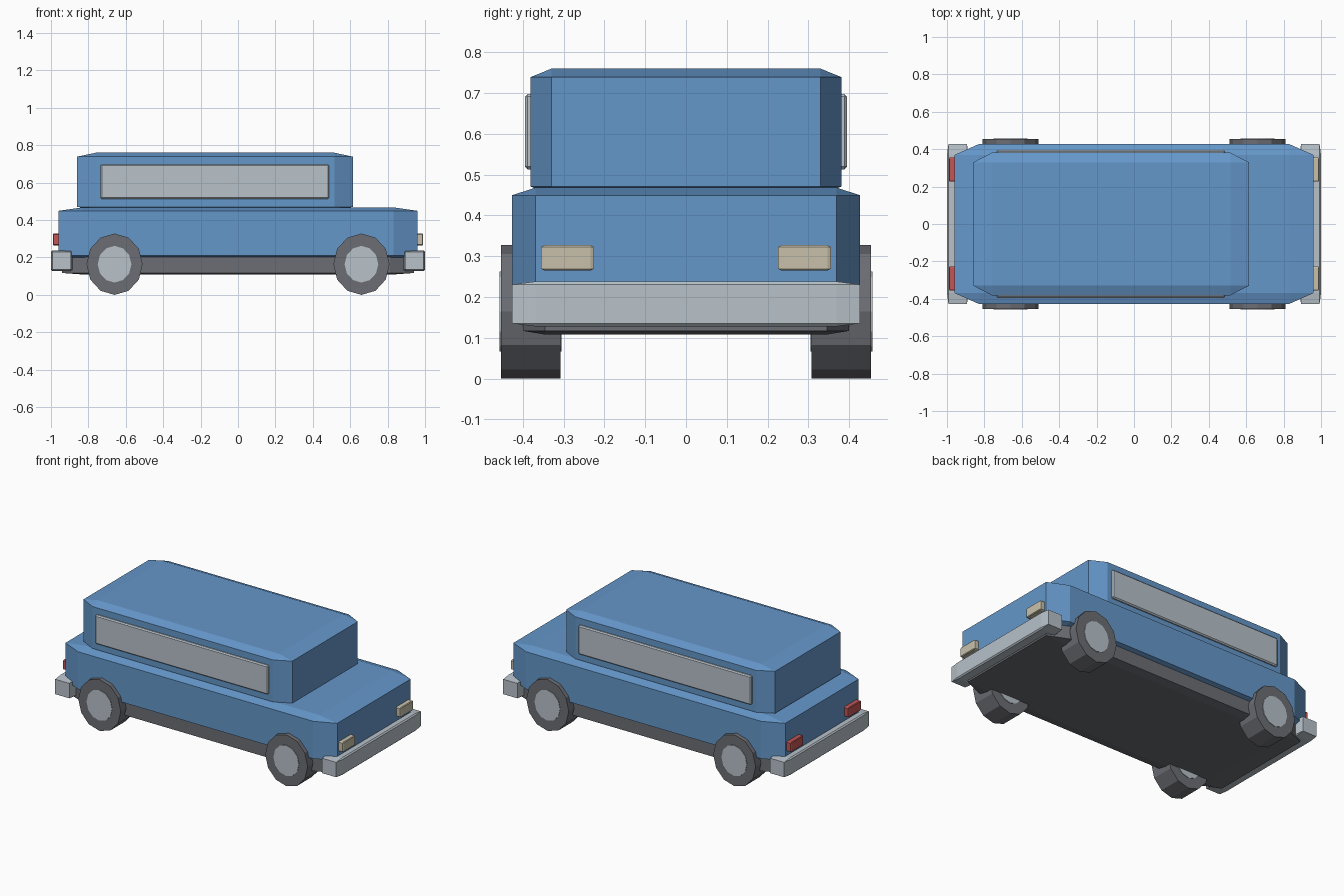
import bpy
import bmesh
from math import pi
from mathutils import Matrix, Vector

if "Cube" in bpy.data.objects:
    bpy.data.objects.remove(bpy.data.objects["Cube"], do_unlink=True)


def material(name, rgb):
    mat = bpy.data.materials.new(name)
    mat.use_nodes = True
    mat.diffuse_color = (*rgb, 1)
    mat.node_tree.nodes["Principled BSDF"].inputs["Base Color"].default_value = (*rgb, 1)
    return mat


blue = material("blue paint", (0.13, 0.31, 0.59))
silver = material("pale silver", (0.48, 0.54, 0.59))
dark = material("dark grey", (0.15, 0.155, 0.175))
cream = material("cream lamp", (0.58, 0.53, 0.41))
red = material("red lamp", (0.55, 0.09, 0.09))


def finish(name, bm, mat):
    bmesh.ops.recalc_face_normals(bm, faces=bm.faces)
    mesh = bpy.data.meshes.new(name)
    bm.to_mesh(mesh)
    bm.free()
    mesh.materials.append(mat)
    obj = bpy.data.objects.new(name, mesh)
    bpy.context.collection.objects.link(obj)
    return obj


def box(name, xs, ys, zs, mat, bevel=0.0675, even=False):
    """Chamfered box; the chamfer is a share of each side unless even."""
    lows, highs = zip(xs, ys, zs)
    low, high = Vector(lows), Vector(highs)
    size, centre = high - low, (low + high) / 2
    scale = Matrix.Diagonal(size).to_4x4()
    bm = bmesh.new()
    bmesh.ops.create_cube(bm, size=1)
    if even:
        bm.transform(scale)
    bmesh.ops.bevel(bm, geom=list(bm.edges), offset=bevel, segments=1,
                    affect='EDGES', profile=0.5)
    if not even:
        bm.transform(scale)
    bm.transform(Matrix.Translation(centre))
    return finish(name, bm, mat)


def disc(name, centre, rx, rz, width, mat):
    """Twelve-sided drum lying along y, slightly taller than long."""
    bm = bmesh.new()
    bmesh.ops.create_cone(bm, cap_ends=True, segments=12, radius1=1, radius2=1, depth=1)
    bm.transform(Matrix.Translation(centre) @ Matrix.Diagonal((rx, width, rz, 1))
                 @ Matrix.Rotation(pi / 2, 4, 'X'))
    return finish(name, bm, mat)


def span(a, b, sign):
    return tuple(sorted((a * sign, b * sign)))


# Main shells
box("chassis", (-0.94, 0.94), (-0.4, 0.4), (0.108, 0.24), dark)
box("lower_body", (-0.96, 0.96), (-0.427, 0.427), (0.192, 0.468), blue)
box("cabin", (-0.86, 0.615), (-0.381, 0.381), (0.45, 0.76), blue)

# Side windows
for side, s in (("right", -1), ("left", 1)):
    box(side + "_window", (-0.735, 0.487), span(0.355, 0.395, s), (0.513, 0.698),
        silver, bevel=0.007, even=True)

# Bumpers and lamps at both ends
for end, e, lamp in (("nose", 1, cream), ("tail", -1, red)):
    box(end + "_bumper", span(0.885, 1.0, e), (-0.427, 0.427), (0.128, 0.238), silver)
    for side, s in (("right", -1), ("left", 1)):
        box(f"{end}_{side}_lamp", span(0.93, 0.99, e), span(0.226, 0.355, s),
            (0.265, 0.327), lamp)

# Wheels with hubs showing on both faces
for end, e in (("nose", 1), ("tail", -1)):
    for side, s in (("right", -1), ("left", 1)):
        centre = (0.66 * e, 0.381 * s, 0.164)
        disc(f"{end}_{side}_tyre", centre, 0.15, 0.164, 0.146, dark)
        disc(f"{end}_{side}_hub", centre, 0.09, 0.098, 0.152, silver)
